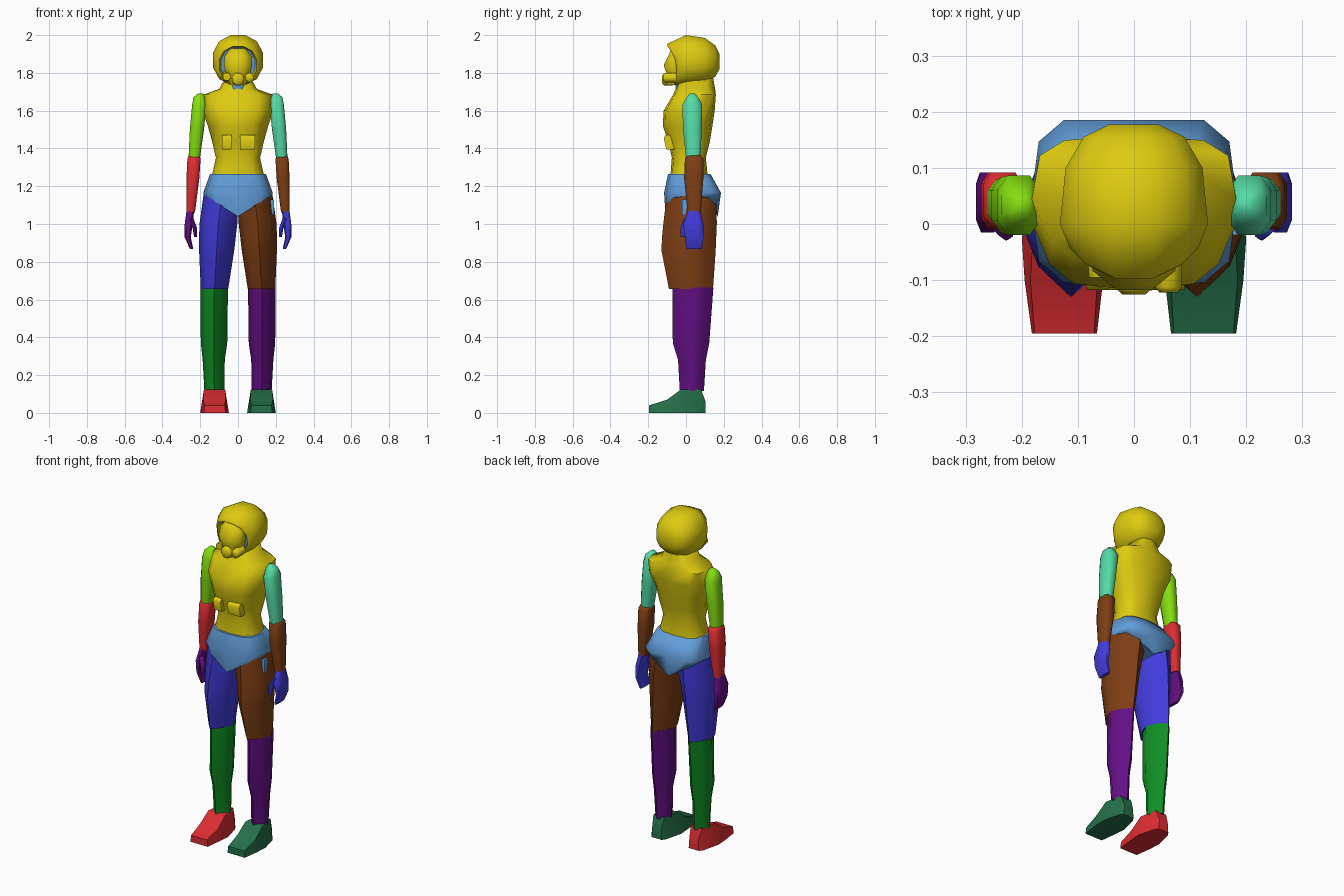
import bpy, bmesh, math
from mathutils import Vector


def srgb(*c):
    return [((v / 255 + 0.055) / 1.055) ** 2.4 if v > 10 else v / 255 / 12.92 for v in c] + [1]


MATS = {}
for name, c in {
    "yellow": (222, 203, 15), "light blue": (98, 158, 218), "lime": (132, 222, 15),
    "red": (222, 45, 50), "purple": (100, 15, 132), "blue": (66, 60, 222),
    "brown": (126, 62, 20), "aqua": (84, 220, 166), "green": (15, 142, 36),
    "dark green": (36, 112, 74)}.items():
    MATS[name] = bpy.data.materials.new(name)
    MATS[name].diffuse_color = srgb(*c)


def loft(name, colour, rings, n=8, p=2, phase=None, axis="z", s=1, bend=None, angle=65, cap=None):
    """Skin superellipse rings (w, u0, u1, v0, v1[, p]) along an axis; s mirrors x, cap colours the first cap."""
    phase = math.pi / n if phase is None else phase
    bm, loops = bmesh.new(), []
    for i, ring in enumerate(rings):
        w, u0, u1, v0, v1 = ring[:5]
        e = 2 / (ring[5] if len(ring) > 5 else p)
        unit = []
        for k in range(n):
            a = phase + 2 * math.pi * k / n
            unit.append([math.copysign(abs(t) ** e, t) for t in (math.cos(a), math.sin(a))])
        mu, mv = (max(abs(q[j]) for q in unit) for j in (0, 1))
        loop = []
        for u, v in unit:
            u = (u0 + u1) / 2 + u / mu * (u1 - u0) / 2
            v = (v0 + v1) / 2 + v / mv * (v1 - v0) / 2
            co = Vector((u, v, w) if axis == "z" else (u, w, v))
            if bend:
                co = bend(co, i)
            co.x *= s
            loop.append(bm.verts.new(co))
        loops.append(loop)
    for a, b in zip(loops, loops[1:]):
        for k in range(n):
            bm.faces.new((a[k], a[(k + 1) % n], b[(k + 1) % n], b[k]))
    first = bm.faces.new(loops[0])
    bm.faces.new(loops[-1])
    if cap:
        first.material_index = 1
    bmesh.ops.recalc_face_normals(bm, faces=bm.faces)
    me = bpy.data.meshes.new(name)
    bm.to_mesh(me)
    bm.free()
    me.materials.append(MATS[colour])
    if cap:
        me.materials.append(MATS[cap])
    me.polygons.foreach_set("use_smooth", [True] * len(me.polygons))
    me.set_sharp_from_angle(angle=math.radians(angle))
    ob = bpy.data.objects.new(name, me)
    bpy.context.collection.objects.link(ob)
    return ob


# Bend rules
def crotch(co, i):      # V-shaped lower edge of the pelvis, slight hollow at the back
    if i == 0:
        co.z += 0.62 * abs(co.x)
    if i == 1 and co.y > 0.15:
        co.y -= 0.012 * max(0, 1 - abs(co.x) / 0.1)
    return co


def thigh_top(co, i):   # slanted top matching the pelvis
    if i == 4:
        co.z += 0.62 * co.x
    return co


def torso_form(co, i):  # hem hangs lower at the middle, chest narrower in front
    if i == 0:
        co.z -= 0.03 * max(0, 1 - abs(co.x) / 0.1)
    if 2 < i < 6 and co.y < -0.02:
        co.x *= 0.88
    return co


def hood_rim(co, i):    # opening leans forward at the top and wraps round the sides
    if i < 3:
        co.y += 3.5 * co.x ** 2 - 0.15 * (co.z - 1.85)
    return co


def foot_taper(co, i):  # narrower towards the ankle
    co.x = 0.125 + (co.x - 0.125) * (1 - 2.1 * co.z)
    return co


# Torso and pelvis
loft("pelvis", "light blue", [
    (1.04, -.18, .18, -.108, .168, 3), (1.165, -.184, .184, -.116, .197, 3.6),
    (1.265, -.148, .148, -.095, .13, 2.8)], n=12, phase=0, bend=crotch)
loft("torso", "yellow", [
    (1.255, -.138, .138, -.085, .118), (1.35, -.117, .117, -.075, .105),
    (1.43, -.135, .135, -.092, .125), (1.52, -.16, .16, -.123, .14),
    (1.60, -.188, .188, -.118, .152, 3.2), (1.685, -.182, .182, -.068, .158, 3.6),
    (1.715, -.10, .10, -.055, .154), (1.77, -.07, .07, -.04, .145)],
    n=12, p=2.6, phase=0, bend=torso_form)
loft("neck", "light blue", [(1.70, -.05, .05, -.052, .05), (1.78, -.05, .05, -.06, .05)])
for label, x0, x1 in (("left", -.085, -.035), ("right", .01, .09)):
    loft(label + "_chest_pouch", "yellow", [
        (1.395, x0, x1, -.104, -.05), (1.455, x0, x1, -.118, -.05),
        (1.47, x0, x1, -.108, -.05)], n=4)

# Hood with recessed opening, and face mask
loft("hood", "yellow", [
    (-.055, -.09, .09, 1.755, 1.935), (-.088, -.098, .098, 1.745, 1.94),
    (-.085, -.114, .114, 1.735, 1.955), (.0, -.132, .132, 1.735, 2.0),
    (.10, -.122, .122, 1.745, 1.985), (.155, -.09, .09, 1.78, 1.945),
    (.177, -.045, .045, 1.82, 1.90)], n=12, axis="y", p=2.2, bend=hood_rim, cap="light blue")
loft("face_mask", "yellow", [
    (1.735, -.04, .04, -.105, 0), (1.80, -.067, .067, -.104, 0),
    (1.84, -.074, .074, -.118, 0), (1.89, -.07, .07, -.094, 0), (1.93, -.04, .04, -.075, 0)])
loft("mask_snout", "yellow", [
    (-.126, -.02, .02, 1.745, 1.785), (-.115, -.032, .032, 1.733, 1.80),
    (-.07, -.034, .034, 1.733, 1.80)], axis="y")
loft("mask_filter", "yellow", [
    (-.122, .045, .078, 1.758, 1.794), (-.112, .038, .085, 1.75, 1.80),
    (-.05, .038, .085, 1.75, 1.80)], axis="y")
loft("mask_cheek", "yellow", [
    (-.095, -.08, -.04, 1.76, 1.80), (-.04, -.085, -.035, 1.75, 1.81)], axis="y")

# Limbs, mirrored, each side with its own colours
COLOURS = {-1: ("lime", "red", "purple", "blue", "green", "red"),
           1: ("aqua", "brown", "blue", "brown", "purple", "dark green")}
for s, side in ((-1, "left"), (1, "right")):
    upper, fore, hand, thigh, shin, foot = COLOURS[s]
    loft(side + "_upper_arm", upper, [
        (1.345, .202, .262, .0, .077), (1.50, .18, .255, -.015, .083),
        (1.63, .168, .243, -.02, .086), (1.67, .175, .236, .002, .065),
        (1.692, .185, .212, .02, .045)], s=s, p=2.8)
    loft(side + "_forearm", fore, [
        (1.06, .228, .273, .01, .078), (1.24, .205, .273, -.01, .092),
        (1.345, .198, .268, -.006, .092), (1.365, .205, .26, .005, .075)], s=s, p=3.5)
    loft(side + "_hand", hand, [
        (.868, .237, .255, .002, .085), (.93, .25, .282, -.005, .092),
        (1.0, .24, .282, -.015, .092), (1.075, .232, .272, .012, .076)], s=s, p=3)
    loft(side + "_thumb", hand, [
        (.93, .216, .232, -.028, -.005), (.975, .216, .24, -.03, .005),
        (1.03, .236, .262, -.012, .035)], n=6, s=s)
    # Legs have rounded diamond sections
    loft(side + "_thigh", thigh, [
        (.655, .052, .197, -.09, .143, 1.3), (.86, .02, .206, -.13, .157, 1.45),
        (.93, .012, .206, -.127, .16, 1.5), (1.0, .004, .204, -.12, .163, 1.6),
        (1.045, .002, .182, -.108, .162, 2)], s=s, phase=0, bend=thigh_top)
    loft(side + "_shin", shin, [
        (.115, .072, .178, -.033, .095), (.28, .07, .187, -.042, .105),
        (.37, .057, .197, -.07, .123), (.663, .053, .199, -.072, .145)], s=s, p=1.3, phase=0)
    loft(side + "_foot", foot, [
        (.103, .09, .158, 0, .06), (.08, .075, .175, 0, .125),
        (-.025, .048, .20, 0, .125), (-.10, .055, .195, 0, .07),
        (-.195, .066, .182, 0, .04)], n=4, axis="y", s=s, bend=foot_taper, angle=40)
# Small tab on the right hip
loft("hip_tab", "light blue", [
    (1.05, .175, .19, -.02, -.005), (1.13, .165, .19, -.02, .015)], n=4)
